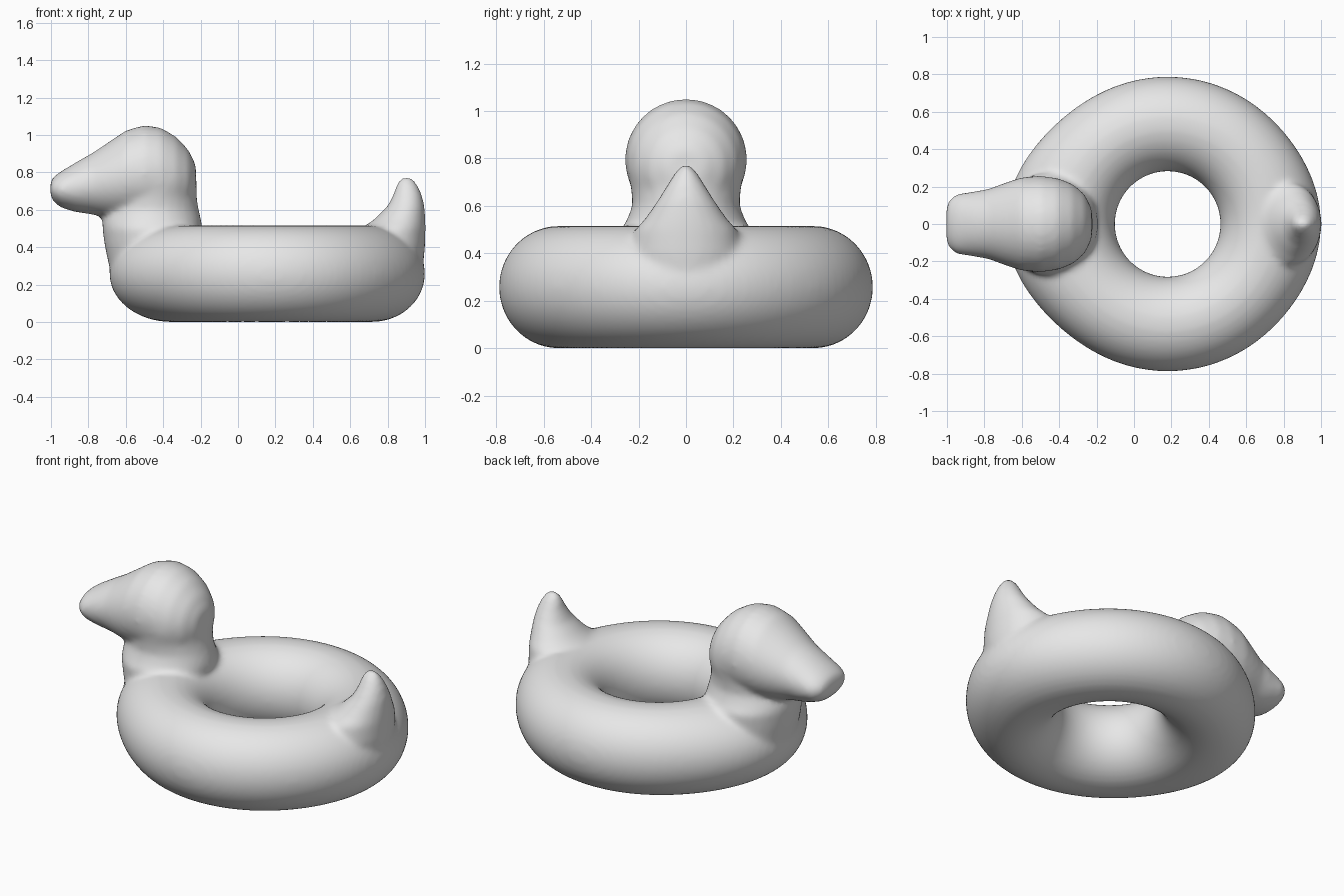
import bpy, bmesh
from math import sin, cos, pi, atan2, hypot

cube = bpy.data.objects.get("Cube")
if cube:
    bpy.data.objects.remove(cube, do_unlink=True)

vinyl = bpy.data.materials.new("grey vinyl")
vinyl.use_nodes = True
GREY = (0.8, 0.8, 0.8, 1)
vinyl.diffuse_color = GREY
vinyl.node_tree.nodes["Principled BSDF"].inputs["Base Color"].default_value = GREY

bm = bmesh.new()
CENTRE_X, MAJOR, TUBE = 0.18, 0.535, 0.258


def skin(rings, closed=False):
    """Bridge rings of points with quads; cap the ends unless closed."""
    loops = [[bm.verts.new(p) for p in ring] for ring in rings]
    n = len(loops[0])
    for i in range(len(loops) if closed else len(loops) - 1):
        a, b = loops[i], loops[(i + 1) % len(loops)]
        for j in range(n):
            k = (j + 1) % n
            bm.faces.new((a[j], a[k], b[k], b[j]))
    if not closed:
        bm.faces.new(loops[0][::-1])
        bm.faces.new(loops[-1])


def angles(n):
    return [2 * pi * i / n for i in range(n)]


def upright(sections):
    """Loft of horizontal ellipses: z, min x, max x, half width."""
    skin([[((a + b) / 2 + (b - a) / 2 * cos(t), w * sin(t), z)
           for t in angles(32)] for z, a, b, w in sections])


# Swim ring, its outer side pushed out at the breast and the tail
def ring_section(t):
    push = 0.08 * max(0, -cos(t)) ** 6 + 0.032 * max(0, cos(t)) ** 8
    points = []
    for s in angles(40):
        r = MAJOR + (TUBE - 0.005) * cos(s) + push * max(0, cos(s))
        points.append((CENTRE_X + r * cos(t), r * sin(t), TUBE + TUBE * sin(s)))
    return points


skin([ring_section(t) for t in angles(96)], closed=True)

# Neck, flaring into the ring
upright([(0.15, -0.58, -0.32, 0.15), (0.3, -0.69, -0.25, 0.26),
         (0.42, -0.715, -0.21, 0.27), (0.5, -0.725, -0.19, 0.275),
         (0.54, -0.725, -0.195, 0.25), (0.6, -0.705, -0.21, 0.226),
         (0.66, -0.70, -0.22, 0.23), (0.75, -0.66, -0.22, 0.245),
         (0.82, -0.6, -0.24, 0.22)])

# Tail, tapering to a raised tip
upright([(0.2, 0.6, 0.98, 0.2), (0.4, 0.62, 1.0, 0.24),
         (0.5, 0.66, 1.003, 0.215), (0.55, 0.73, 1.002, 0.17),
         (0.62, 0.80, 0.997, 0.122), (0.68, 0.83, 0.983, 0.085),
         (0.73, 0.846, 0.962, 0.054), (0.76, 0.86, 0.94, 0.03),
         (0.775, 0.88, 0.92, 0.012)])

# Head and bill: x, bottom z, top z, half width
HEAD = [(-1.004, 0.68, 0.745, 0.085), (-0.988, 0.645, 0.775, 0.13),
        (-0.95, 0.613, 0.803, 0.16), (-0.87, 0.588, 0.852, 0.172),
        (-0.78, 0.575, 0.903, 0.187), (-0.68, 0.555, 0.97, 0.224),
        (-0.6, 0.545, 1.024, 0.25), (-0.5, 0.54, 1.053, 0.258),
        (-0.41, 0.54, 1.038, 0.246), (-0.33, 0.55, 0.99, 0.215),
        (-0.265, 0.6, 0.92, 0.16), (-0.225, 0.68, 0.84, 0.08)]
skin([[(x, w * cos(t), (lo + hi) / 2 + (hi - lo) / 2 * sin(t))
       for t in angles(32)] for x, lo, hi, w in HEAD])

bmesh.ops.recalc_face_normals(bm, faces=bm.faces)
mesh = bpy.data.meshes.new("duck_swim_ring")
bm.to_mesh(mesh)
bm.free()
duck = bpy.data.objects.new("duck_swim_ring", mesh)
bpy.context.collection.objects.link(duck)
mesh.materials.append(vinyl)

# Fuse the parts into one skin and soften the joints
fuse = duck.modifiers.new("fuse", "REMESH")
fuse.mode = "VOXEL"
fuse.voxel_size = 0.016
fuse.use_smooth_shade = True
soften = duck.modifiers.new("soften", "SMOOTH")
soften.factor = 0.5
soften.iterations = 10
